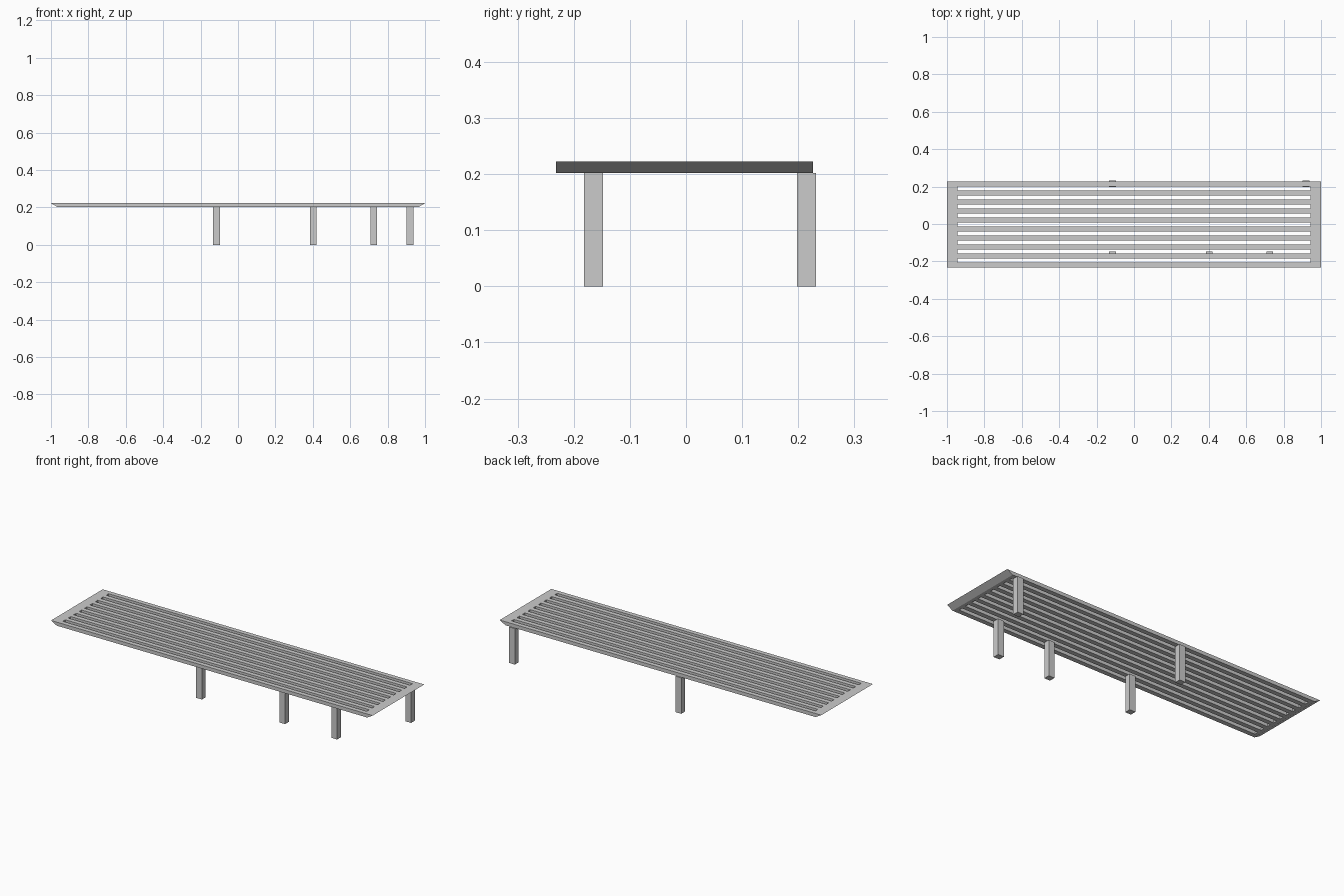
import bpy, bmesh
from mathutils import Matrix

if "Cube" in bpy.data.objects:
    bpy.data.objects.remove(bpy.data.objects["Cube"])

LEG_H = 0.202          # underside of the top
TOP_Z = 0.222
Y_MIN, Y_MAX = -0.232, 0.226
SLAT, GAP = 0.026, 0.022


def make_object(name, bm):
    bmesh.ops.recalc_face_normals(bm, faces=bm.faces)
    mesh = bpy.data.meshes.new(name)
    bm.to_mesh(mesh)
    bm.free()
    obj = bpy.data.objects.new(name, mesh)
    bpy.context.collection.objects.link(obj)
    return obj


def add_box(bm, center, size):
    m = Matrix.Translation(center) @ Matrix.Diagonal((*size, 1))
    return bmesh.ops.create_cube(bm, size=1, matrix=m)["verts"]


# bench top: slab whose ends are undercut, from an extruded trapezoid
bm = bmesh.new()
profile = [(-1, TOP_Z), (1, TOP_Z), (0.965, LEG_H), (-0.965, LEG_H)]
face = bm.faces.new([bm.verts.new((x, Y_MIN, z)) for x, z in profile])
ext = bmesh.ops.extrude_face_region(bm, geom=[face], use_keep_orig=True)
bmesh.ops.translate(bm, vec=(0, Y_MAX - Y_MIN, 0),
                    verts=[g for g in ext["geom"] if isinstance(g, bmesh.types.BMVert)])
top = make_object("slatted_top", bm)

# nine slots leave ten slats
bm = bmesh.new()
for i in range(9):
    y = Y_MIN + SLAT + GAP / 2 + i * (SLAT + GAP)
    add_box(bm, (0, y, 0.21), (1.89, GAP, 0.1))
cutter = make_object("slot_cutter", bm)
cutter.hide_render = True

mod = top.modifiers.new("slots", "BOOLEAN")
mod.operation = "DIFFERENCE"
mod.solver = "EXACT"
mod.object = cutter
bpy.context.view_layer.objects.active = top
bpy.ops.object.modifier_apply(modifier=mod.name)
bpy.data.objects.remove(cutter)


# legs, irregularly spaced: three in front, two at the back
def leg(name, x, y):
    bm = bmesh.new()
    add_box(bm, (x, y, LEG_H / 2), (0.036, 0.034, LEG_H))
    make_object(name, bm)


for i, x in enumerate((-0.115, 0.402, 0.726)):
    leg(f"front_leg_{i + 1}", x, -0.165)
for i, x in enumerate((-0.115, 0.92)):
    leg(f"back_leg_{i + 1}", x, 0.215)
